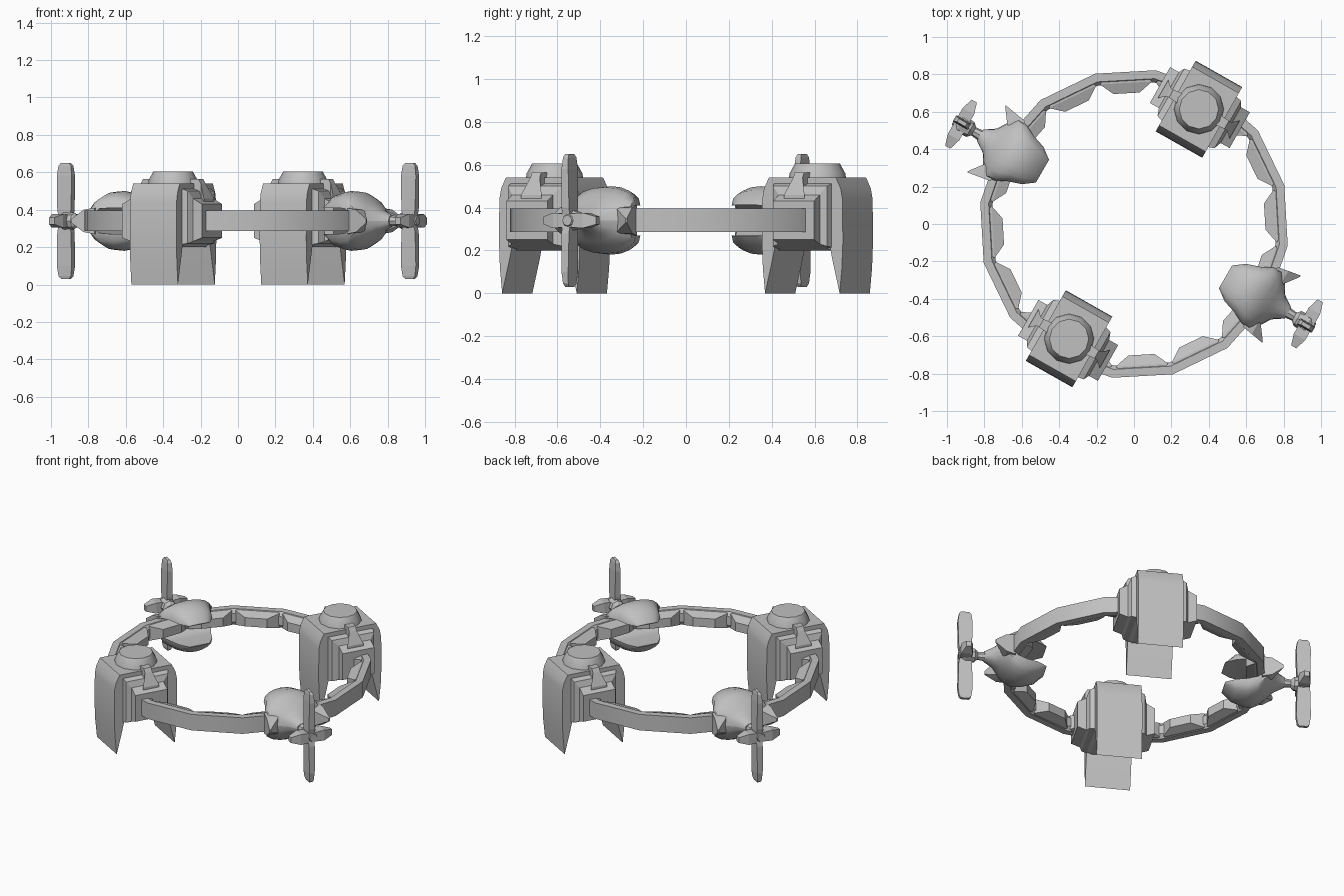
import bpy, bmesh, math
from mathutils import Matrix

cube = bpy.data.objects.get("Cube")
if cube:
    bpy.data.objects.remove(cube)

# One plain grey for the whole model
grey = bpy.data.materials.new("plain grey")
grey.use_nodes = True
grey.diffuse_color = (0.53, 0.53, 0.53, 1)
grey.node_tree.nodes["Principled BSDF"].inputs["Base Color"].default_value = grey.diffuse_color

MID = 0.34           # height of the ring centre line
RING = 0.83          # ring outer radius
SIDES = 16


def loft(name, sections, turn=0.0, closed=False):
    """Skin a list of equal point loops; local x is radial, y tangential."""
    bm = bmesh.new()
    loops = [[bm.verts.new(p) for p in s] for s in sections]
    n = len(loops[0])
    pairs = list(zip(loops, loops[1:]))
    if closed:
        pairs.append((loops[-1], loops[0]))
    else:
        bm.faces.new(loops[0])
        bm.faces.new(loops[-1])
    for a, b in pairs:
        for i in range(n):
            j = (i + 1) % n
            bm.faces.new((a[i], a[j], b[j], b[i]))
    bmesh.ops.recalc_face_normals(bm, faces=bm.faces)
    me = bpy.data.meshes.new(name)
    bm.to_mesh(me)
    bm.free()
    me.materials.append(grey)
    ob = bpy.data.objects.new(name, me)
    bpy.context.collection.objects.link(ob)
    ob.matrix_world = Matrix.Rotation(turn, 4, 'Z')
    return ob


def smooth(ob, angle=40):
    bpy.ops.object.select_all(action='DESELECT')
    ob.select_set(True)
    bpy.context.view_layer.objects.active = ob
    bpy.ops.object.shade_smooth_by_angle(angle=math.radians(angle))


def rect_r(r, t, z0, z1, t_mid=0.0):
    """Rectangle facing the radial direction."""
    return [(r, t_mid - t, z0), (r, t_mid + t, z0), (r, t_mid + t, z1), (r, t_mid - t, z1)]


def rect_t(t, r0, r1, z0, z1):
    """Rectangle facing the tangential direction."""
    return [(r0, t, z0), (r1, t, z0), (r1, t, z1), (r0, t, z1)]


def circle(x, z, radius, sides=12):
    return [(x + radius * math.cos(math.tau * i / sides),
             radius * math.sin(math.tau * i / sides), z) for i in range(sides)]


# Ring: a faceted band
section = [(RING, 0.285), (RING, 0.395), (0.785, 0.395), (0.765, 0.37),
           (0.765, 0.31), (0.785, 0.285)]
start = math.radians(14.5)
step = math.tau / SIDES
ring = loft("ring", [[(r * math.cos(start + k * step), r * math.sin(start + k * step), z)
                      for r, z in section] for k in range(SIDES)], closed=True)
smooth(ring, 25)

# Tapered pads on the inner wall, one per facet
for k in range(SIDES):
    loft(f"ring_pad_{k + 1}",
         [rect_r(0.785, 0.11, 0.288, 0.392), rect_r(0.755, 0.14, 0.29, 0.39),
          rect_r(0.70, 0.07, 0.31, 0.37)],
         start + (k + 0.5) * step)


def pod(tag, turn):
    c = 0.705
    # Arched shell with two pointed legs
    half = [(0.18, 0.54), (0.205, 0.49), (0.215, 0.44), (0.217, 0.24),
            (0.212, 0.12), (0.2, 0.0), (0.165, 0.14), (0.14, 0.25)]
    profile = [(c + u, z) for u, z in half] + [(c - u, z) for u, z in reversed(half)]
    shell = loft(f"pod_shell_{tag}", [[(r, t, z) for r, z in profile]
                                      for t in (-0.143, 0.143)], turn)
    smooth(shell, 30)
    # Core block under the arch
    loft(f"pod_core_{tag}",
         [rect_t(-0.15, c - 0.12, c + 0.12, 0.22, 0.5),
          rect_t(-0.12, c - 0.14, c + 0.14, 0.2, 0.5),
          rect_t(0.12, c - 0.14, c + 0.14, 0.2, 0.5),
          rect_t(0.15, c - 0.12, c + 0.12, 0.22, 0.5)], turn)
    # Turret cap
    cap = loft(f"pod_cap_{tag}",
               [circle(c, 0.53, 0.135), circle(c, 0.56, 0.13), circle(c, 0.605, 0.105)], turn)
    smooth(cap, 35)
    for s, side in ((1, "a"), (-1, "b")):
        # Stepped sleeve gripping the ring
        loft(f"pod_sleeve_{side}_{tag}",
             [rect_t(s * 0.12, c - 0.16, c + 0.16, 0.21, 0.52),
              rect_t(s * 0.175, c - 0.14, c + 0.15, 0.22, 0.5),
              rect_t(s * 0.19, c - 0.1, c + 0.12, 0.23, 0.46),
              rect_t(s * 0.245, c - 0.1, c + 0.12, 0.25, 0.43)], turn)
        # Arm reaching up the shoulder, with a flared foot
        loft(f"pod_arm_{side}_{tag}",
             [rect_t(s * 0.1, c - 0.03, c + 0.03, 0.5, 0.565),
              rect_t(s * 0.17, c - 0.025, c + 0.025, 0.44, 0.565),
              rect_t(s * 0.185, c - 0.025, c + 0.025, 0.42, 0.54),
              rect_t(s * 0.22, c - 0.055, c + 0.055, 0.4, 0.46)], turn)


def clamp(tag, turn):
    # Upper and lower jaws, domed across and pointed at the inner end
    stations = [(0.565, 0.07, 0.41, 0.415), (0.625, 0.115, 0.41, 0.48),
                (0.70, 0.14, 0.41, 0.5), (0.76, 0.17, 0.405, 0.495),
                (0.81, 0.185, 0.36, 0.465), (0.85, 0.14, 0.34, 0.435),
                (0.89, 0.075, 0.34, 0.4), (0.95, 0.035, 0.34, 0.37)]
    arc = [math.pi * i / 8 for i in range(9)]
    for s, side in ((1, "upper"), (-1, "lower")):
        rows = [[(r, w * math.cos(a), MID + s * (z0 + (z1 - z0) * math.sin(a) ** 0.8 - MID))
                 for a in arc] for r, w, z0, z1 in stations]
        smooth(loft(f"clamp_jaw_{side}_{tag}", rows, turn), 40)
    # Swept horns
    for s, side in ((1, "a"), (-1, "b")):
        loft(f"clamp_horn_{side}_{tag}",
             [rect_r(0.78, 0.06, MID - 0.07, MID + 0.07, s * 0.125),
              rect_r(0.84, 0.045, MID - 0.06, MID + 0.06, s * 0.15),
              rect_r(0.91, 0.004, MID - 0.01, MID + 0.01, s * 0.203)], turn)


def propeller(tag, turn):
    c = 1.068

    # Shaft and spinner turned about the radial axis
    def hub(r, radius):
        return [(r, y, MID + x) for x, y, _ in circle(0, 0, radius, 8)]
    loft(f"propeller_hub_{tag}",
         [hub(r, q) for r, q in ((0.9, 0.035), (0.99, 0.025), (1.01, 0.045),
                                 (1.07, 0.05), (1.11, 0.025))], turn)
    # Long vertical and short horizontal blades
    for s, side in ((1, "upper"), (-1, "lower")):
        loft(f"propeller_blade_{side}_{tag}",
             [[(c + u, t - 0.01, MID + s * h)
               for u, t in ((-w, -d), (w, -d), (w, d), (-w, d))]
              for h, w, d in ((0, 0.03, 0.02), (0.06, 0.042, 0.02),
                              (0.24, 0.046, 0.018), (0.295, 0.038, 0.014),
                              (0.31, 0.025, 0.01))], turn)
        loft(f"propeller_vane_{side}_{tag}",
             [[(c + u, s * t, MID + z)
               for u, z in ((-w, -h), (w, -h), (w, h), (-w, h))]
              for t, w, h in ((0, 0.035, 0.03), (0.08, 0.035, 0.036),
                              (0.142, 0.016, 0.018))], turn)


# Two pods and two clamped propellers, each pair opposite on the ring
for i, tag in enumerate(("left", "right")):
    pod(tag, math.radians(60.5) + i * math.pi)
    clamp(tag, math.radians(-30) + i * math.pi)
    propeller(tag, math.radians(-30) + i * math.pi)
